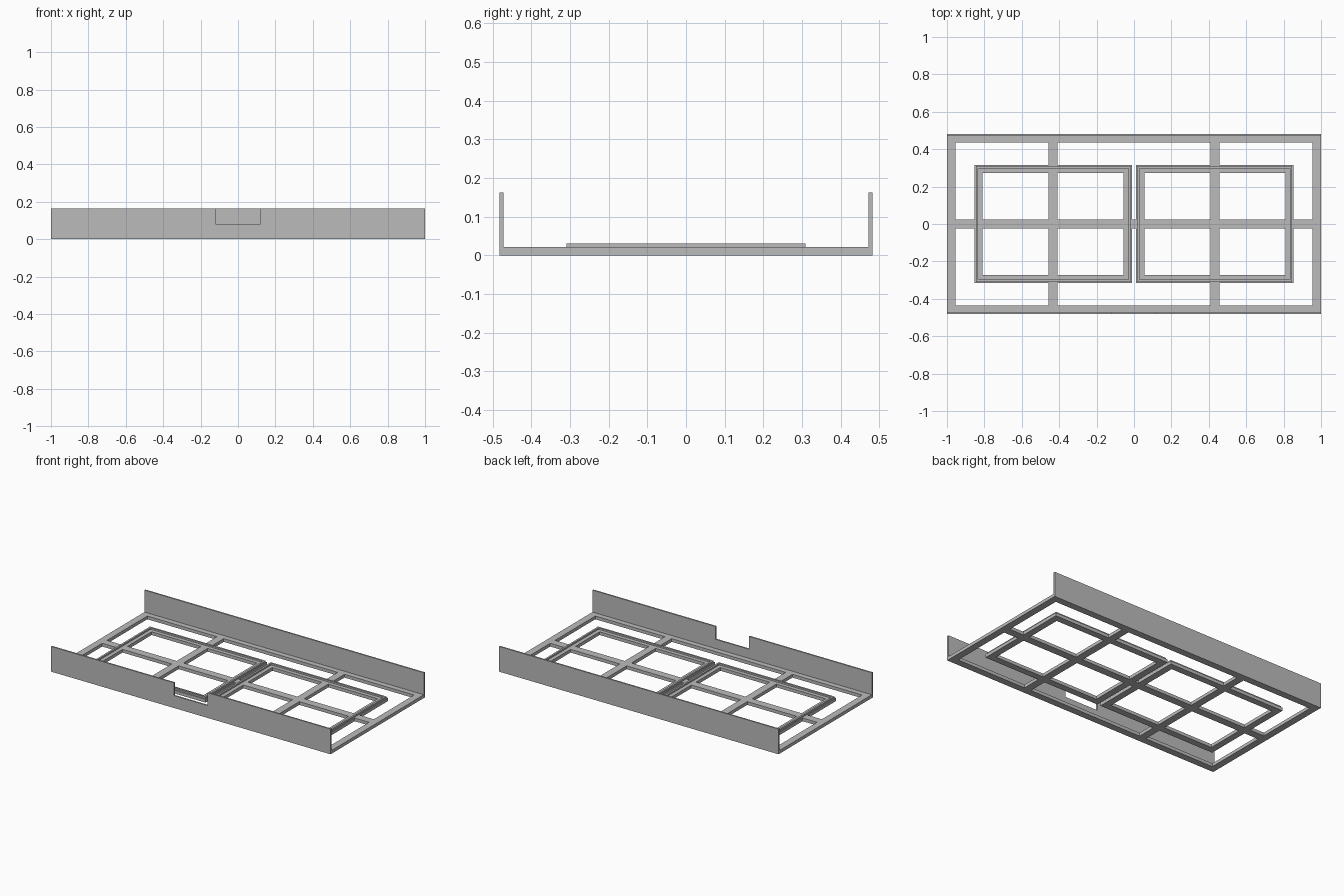
import bpy, bmesh

if "Cube" in bpy.data.objects:
    bpy.data.objects.remove(bpy.data.objects["Cube"])

grey = bpy.data.materials.new("light_grey")
grey.diffuse_color = (0.5, 0.5, 0.5, 1)
grey.use_nodes = True
grey.node_tree.nodes["Principled BSDF"].inputs["Base Color"].default_value = grey.diffuse_color

BASE_H, LIP_H, WALL_H = 0.021, 0.031, 0.163
HALF_Y, WALL_T = 0.482, 0.01


def finish(name, bm):
    bmesh.ops.recalc_face_normals(bm, faces=bm.faces)
    me = bpy.data.meshes.new(name)
    bm.to_mesh(me)
    bm.free()
    me.materials.append(grey)
    ob = bpy.data.objects.new(name, me)
    bpy.context.collection.objects.link(ob)
    return ob


def extrude(bm, faces, vec):
    geo = bmesh.ops.extrude_face_region(bm, geom=faces, use_keep_orig=True)["geom"]
    bmesh.ops.translate(bm, vec=vec, verts=[g for g in geo if isinstance(g, bmesh.types.BMVert)])


def ring(x0, x1, y0, y1, w):
    """Four non-mitred rectangles forming a rectangular ring."""
    return [(x0, x1, y0, y0 + w), (x0, x1, y1 - w, y1),
            (x0, x0 + w, y0, y1), (x1 - w, x1, y0, y1)]


def lattice(name, rects, z0, z1):
    """One clean solid covering the union of axis-aligned rectangles."""
    xs = sorted({round(v, 4) for r in rects for v in r[:2]})
    ys = sorted({round(v, 4) for r in rects for v in r[2:]})
    bm = bmesh.new()
    grid = {}

    def vert(i, j):
        if (i, j) not in grid:
            grid[i, j] = bm.verts.new((xs[i], ys[j], z0))
        return grid[i, j]

    for i in range(len(xs) - 1):
        for j in range(len(ys) - 1):
            cx, cy = (xs[i] + xs[i + 1]) / 2, (ys[j] + ys[j + 1]) / 2
            if any(a < cx < b and c < cy < d for a, b, c, d in rects):
                bm.faces.new([vert(i, j), vert(i + 1, j), vert(i + 1, j + 1), vert(i, j + 1)])
    extrude(bm, bm.faces[:], (0, 0, z1 - z0))
    return finish(name, bm)


def wall(name, profile, y):
    """Side wall from an x-z outline, WALL_T thick."""
    bm = bmesh.new()
    face = bm.faces.new([bm.verts.new((x, y, z)) for x, z in profile])
    extrude(bm, [face], (0, WALL_T, 0))
    return finish(name, bm)


# Base: outer border, long centre bar, cross bars and two inner frames
inner_y = HALF_Y - WALL_T
base = ring(-1, 1, -inner_y, inner_y, 0.045)
base[0] = (-1, 1, -inner_y, -0.437)
base[1] = (-1, 1, 0.437, inner_y)
base.append((-1, 1, -0.025, 0.025))
for s in (-1, 1):
    cx = s * 0.432
    base.append((cx - 0.024, cx + 0.024, -inner_y, inner_y))
    base += ring(cx - 0.42, cx + 0.42, -0.315, 0.315, 0.043)
lattice("base_lattice", base, 0, BASE_H)

# Thin raised lips on the two inner frames
for s, side in ((-1, "left"), (1, "right")):
    cx = s * 0.432
    lattice(side + "_frame_lip",
            ring(cx - 0.414, cx + 0.414, -0.309, 0.309, 0.012), BASE_H, LIP_H)

# Long walls, the front one with a notch
wall("back_wall", [(-1, 0), (1, 0), (1, WALL_H), (-1, WALL_H)], inner_y)
wall("front_wall", [(-1, 0), (1, 0), (1, WALL_H), (0.12, WALL_H), (0.12, 0.08),
                    (-0.12, 0.08), (-0.12, WALL_H), (-1, WALL_H)], -HALF_Y)
